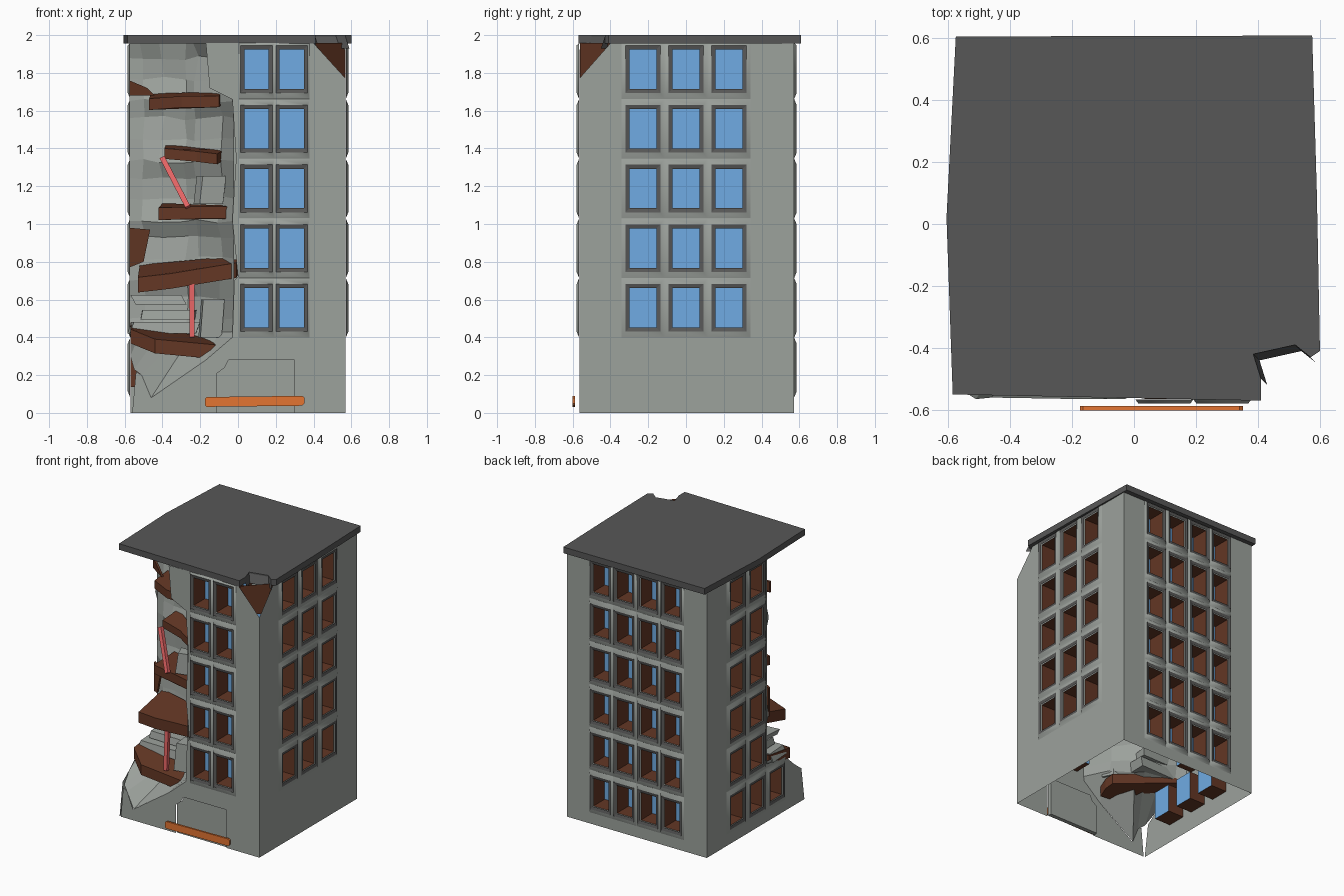
import bpy, bmesh, random
from mathutils import Vector

if "Cube" in bpy.data.objects:
    bpy.data.objects.remove(bpy.data.objects["Cube"])

random.seed(4)

def mat(name, c):
    m = bpy.data.materials.new(name)
    m.diffuse_color = (*c, 1)
    m.use_nodes = True
    m.node_tree.nodes["Principled BSDF"].inputs["Base Color"].default_value = m.diffuse_color
    return m

CONCRETE = mat("concrete", (0.335, 0.36, 0.335))
DARK = mat("dark_concrete", (0.095, 0.095, 0.095))
FRAME = mat("frame_grey", (0.10, 0.10, 0.098))
BROWN = mat("brown", (0.126, 0.038, 0.018))
BLUE = mat("glass_blue", (0.16, 0.41, 0.77))
RED = mat("beam_red", (0.77, 0.126, 0.126))
ORANGE = mat("orange", (0.77, 0.176, 0.032))

def finish(bm, name, m, recalc=False):
    if recalc:
        bmesh.ops.recalc_face_normals(bm, faces=bm.faces)
    me = bpy.data.meshes.new(name)
    bm.to_mesh(me)
    bm.free()
    me.materials.append(m)
    ob = bpy.data.objects.new(name, me)
    bpy.context.collection.objects.link(ob)
    return ob

def quad(bm, pts, facing):
    f = bm.faces.new([bm.verts.new(p) for p in pts])
    f.normal_update()
    if f.normal.dot(facing) < 0:
        f.normal_flip()

def prism(bm, bottom, offset):
    """closed solid from an outline and an extrusion vector"""
    off = Vector(offset)
    a = [bm.verts.new(p) for p in bottom]
    b = [bm.verts.new(Vector(p) + off) for p in bottom]
    n = len(a)
    bm.faces.new(a[::-1])
    bm.faces.new(b)
    for i in range(n):
        bm.faces.new((a[i], a[(i + 1) % n], b[(i + 1) % n], b[i]))

def bar(bm, p, q, w):
    """square beam between two points"""
    d = (Vector(q) - Vector(p)).normalized()
    s = d.cross(Vector((0, 1, 0))).normalized() * w
    t = d.cross(s).normalized() * w
    p = Vector(p)
    prism(bm, [p + s + t, p - s + t, p - s - t, p + s - t], Vector(q) - p)

# facade coordinates: u along the wall, z up, d outward
SIDES = {
    "front": (lambda u, z, d: Vector((u, -0.565 - d, z)), Vector((0, -1, 0)), .0935),
    "back": (lambda u, z, d: Vector((u, 0.572 + d, z)), Vector((0, 1, 0)), .096),
    "right": (lambda u, z, d: Vector((0.57 + d, u, z)), Vector((1, 0, 0)), .114),
    "left": (lambda u, z, d: Vector((-0.57 - d, u, z)), Vector((-1, 0, 0)), .114),
}
TOP = 1.957
ROWS = [0.24 + 0.316 * i for i in range(6)]
BACK_COLS, SIDE_COLS = (-0.29, -0.097, 0.097, 0.29), (-0.228, 0, 0.228)
OUTLINES = {
    "front": [(-.56, 0), (-.54, .22), (-.51, .2), (-.46, .08), (-.17, .28), (-.03, .4), (-.02, .7),
              (0, .72), (-.03, 1.02), (-.01, 1.35), (-.03, 1.66), (-.15, 1.72), (-.17, TOP), (.4, TOP),
              (.57, 1.77), (.57, 0), (.3, 0), (.3, .28), (-.05, .28), (-.07, .24), (-.11, .21), (-.11, 0)],
    "back": [(-.57, 0), (.57, 0), (.57, TOP), (-.57, TOP)],
    "right": [(-.565, 0), (-.565, 1.77), (-.4, TOP), (.572, TOP), (.572, 0)],
    "left": [(-.565, 0), (-.53, .24), (-.45, .3), (-.34, .4), (-.12, .45), (-.11, .7), (-.15, .78),
             (-.1, 1.0), (-.13, 1.15), (-.1, 1.35), (-.15, 1.5), (-.1, 1.68), (-.12, TOP), (.572, TOP), (.572, 0)],
}
WINDOWS = {
    "front": [(u, z, .064) for u in (.098, .285) for z in ROWS[1:]],
    "back": [(u, z, .064) for u in BACK_COLS for z in ROWS],
    "right": [(u, z, .072) for u in SIDE_COLS for z in ROWS[1:]],
    "left": [(u, z, .072) for u in SIDE_COLS for z in ROWS if u > -.1 or z < .3],
}

def rect(u, z, w, h):
    return [(u - w, z - h), (u + w, z - h), (u + w, z + h), (u - w, z + h)]

# walls with window openings, frames, brown reveals and recessed glass
frames, reveals, glass, panels = (bmesh.new() for _ in range(4))
H, DEPTH = .104, -.13
for side, (P, n, half) in SIDES.items():
    bm = bmesh.new()
    for loop in [OUTLINES[side]] + [rect(u, z, w, H) for u, z, w in WINDOWS[side]]:
        vs = [bm.verts.new(P(a, b, 0)) for a, b in loop]
        for i in range(len(vs)):
            bm.edges.new((vs[i - 1], vs[i]))
    bmesh.ops.triangle_fill(bm, edges=bm.edges[:], use_beauty=True, normal=n)
    for f in bm.faces:
        f.normal_update()
        if f.normal.dot(n) < 0:
            f.normal_flip()
    finish(bm, side + "_wall", CONCRETE)
    for u, z, w in WINDOWS[side]:
        # the wall panel swells gently out to each frame
        inner, outer = rect(u, z, w, H), rect(u, z, w + .02, H + .022)
        base = [(a, min(b, TOP)) for a, b in rect(u, z, half, .157)]
        for i in range(4):
            j = (i + 1) % 4
            mid = P(u, z, 0)
            edge = (P(*inner[i], 0) + P(*inner[j], 0)) / 2
            quad(reveals, [P(*inner[i], 0), P(*inner[j], 0), P(*inner[j], DEPTH), P(*inner[i], DEPTH)], mid - edge)
            quad(frames, [P(*inner[i], .009), P(*inner[j], .009), P(*outer[j], .014), P(*outer[i], .014)], n)
            quad(panels, [P(*outer[i], .014), P(*outer[j], .014), P(*base[j], .001), P(*base[i], .001)], n)
        quad(glass, [P(*c, DEPTH) for c in inner], n)
finish(frames, "window_frames", FRAME)
finish(reveals, "window_reveals", BROWN)
finish(glass, "window_glass", BLUE)
bmesh.ops.remove_doubles(panels, verts=panels.verts[:], dist=.0005)
for f in panels.faces:
    f.smooth = True
finish(panels, "window_panels", CONCRETE)

# roof slab with a broken corner and sagging edge
bm = bmesh.new()
notch = [(.41, -.57), (.41, -.5), (.385, -.42), (.52, -.39), (.57, -.43), (.6, -.41)]
roof = [(-.575, .605), (-.605, .02), (-.585, -.55)] + notch + [(.59, .1), (.575, .608)]
prism(bm, [(x, y, 1.955) for x, y in roof], (0, 0, .045))
finish(bm, "roof", DARK, True)
bm = bmesh.new()
for (a, b), (c, d) in zip(notch[1:4], notch[2:5]):
    quad(bm, [(a, b, 1.99), (c, d, 1.99), (c + .02, d - .02, 1.93), (a + .02, b - .02, 1.93)], Vector((1, -1, 0)))
finish(bm, "roof_break", DARK)

# brown interior behind the chipped corner
bm = bmesh.new()
quad(bm, [(.41, -.56, 1.74), (.565, -.4, 1.74), (.565, -.4, TOP), (.41, -.56, TOP)], Vector((1, -1, 0)))
finish(bm, "chipped_corner", BROWN)

# torn inner wall of the collapsed corner, one scallop per storey
lip = [(-.57, -.3, .4), (-.57, -.45, .3), (-.55, -.54, .23), (-.51, -.565, .2), (-.46, -.56, .08),
       (-.17, -.565, .28), (-.03, -.565, .4)]
path = [(-.575, -.12), (-.5, -.14), (-.4, -.16), (-.27, -.19), (-.22, -.24), (-.09, -.35), (-.02, -.56)]
rings = [lip]
zs = [.43]
for k in range(5):
    zs += [.5 + .317 * k, .61 + .317 * k, .7 + .317 * k]
zs[-1] = TOP
for i, z in enumerate(zs):
    out = .03 if i % 3 == 0 else 0
    ring = []
    for j, (x, y) in enumerate(path):
        g = 0 if j in (0, 6) else 1
        r = random.uniform(-.012, .012) * g
        ring.append((x + r - out * .3 * g, y - out * g + r, z + r * (i < len(zs) - 1)))
    rings.append(ring)
bm = bmesh.new()
vr = [[bm.verts.new(p) for p in r] for r in rings]
for a, b in zip(vr, vr[1:]):
    for i in range(len(a) - 1):
        bm.faces.new((a[i], a[i + 1], b[i + 1], b[i]))
finish(bm, "torn_inner_wall", CONCRETE)

# broken floor slabs: outline, height, droop to the front, slope along x, thickness
slabs = [
    ([(-.57, -.15), (-.57, -.4), (-.44, -.5), (-.12, -.5), (-.1, -.42), (-.1, -.35)], .40, .2, -.12, .075),
    ([(-.52, -.13), (-.53, -.4), (-.36, -.45), (-.01, -.53), (0, -.42), (-.1, -.3)], .77, .2, .2, .08),
    ([(-.4, -.15), (-.42, -.38), (-.2, -.44), (-.05, -.48), (-.03, -.4)], 1.085, .15, .08, .065),
    ([(-.38, -.15), (-.39, -.32), (-.22, -.36), (-.11, -.42), (-.08, -.35)], 1.385, .12, -.06, .055),
    ([(-.46, -.13), (-.47, -.3), (-.3, -.4), (-.1, -.42), (-.08, -.35)], 1.67, .15, .06, .06),
]
bm = bmesh.new()
for pts, z, droop, slope, t in slabs:
    prism(bm, [(x, y, z + droop * (y + .2) + slope * (x + .27) - t / 2 + random.uniform(-.01, .01))
               for x, y in pts], (0, 0, t))
prism(bm, [(-.575, -.14, .77), (-.5, -.21, .8), (-.465, -.21, .97), (-.575, -.14, .98)], (0, -.02, 0))
prism(bm, [(-.575, -.15, 1.68), (-.44, -.24, 1.68), (-.48, -.22, 1.72), (-.575, -.15, 1.76)], (0, -.02, 0))
finish(bm, "broken_floors", BROWN, True)

# concrete rubble: centre, size
bm = bmesh.new()
for c, s in [((-.4, -.27, .45), (.34, .2, .06)), ((-.38, -.24, .52), (.3, .16, .05)),
             ((-.42, -.22, .60), (.26, .12, .05)), ((-.16, -.4, .5), (.11, .1, .2)),
             ((-.14, -.40, 1.18), (.16, .06, .15))]:
    x, y, z = (v / 2 for v in s)
    base = [(c[0] + a * x + random.uniform(-.02, .02), c[1] + b * y + random.uniform(-.02, .02), c[2] - z)
            for a, b in ((-1, -1), (1, -1), (1, 1), (-1, 1))]
    prism(bm, base, (random.uniform(-.03, .03), .01, s[2]))
finish(bm, "rubble", CONCRETE, True)

# exposed steel beams
bm = bmesh.new()
bar(bm, (-.40, -.33, 1.35), (-.265, -.44, 1.09), .014)
bar(bm, (-.245, -.47, .68), (-.243, -.49, .40), .014)
finish(bm, "steel_beams", RED, True)

# recessed entrance panel
bm = bmesh.new()
door = [(-.11, 0), (-.11, .21), (-.07, .24), (-.05, .28), (.3, .28), (.3, 0)]
prism(bm, [(x, -.555, z) for x, z in door], (0, .03, 0))
finish(bm, "entrance_panel", CONCRETE, True)

# orange barrier across the entrance
bm = bmesh.new()
prism(bm, [(x, -.602, z) for x, z in [(-.175, .04), (-.165, .032), (.34, .038), (.352, .05), (.352, .08),
                                      (.34, .09), (-.165, .084), (-.175, .075)]], (0, .014, 0))
finish(bm, "barrier", ORANGE, True)
